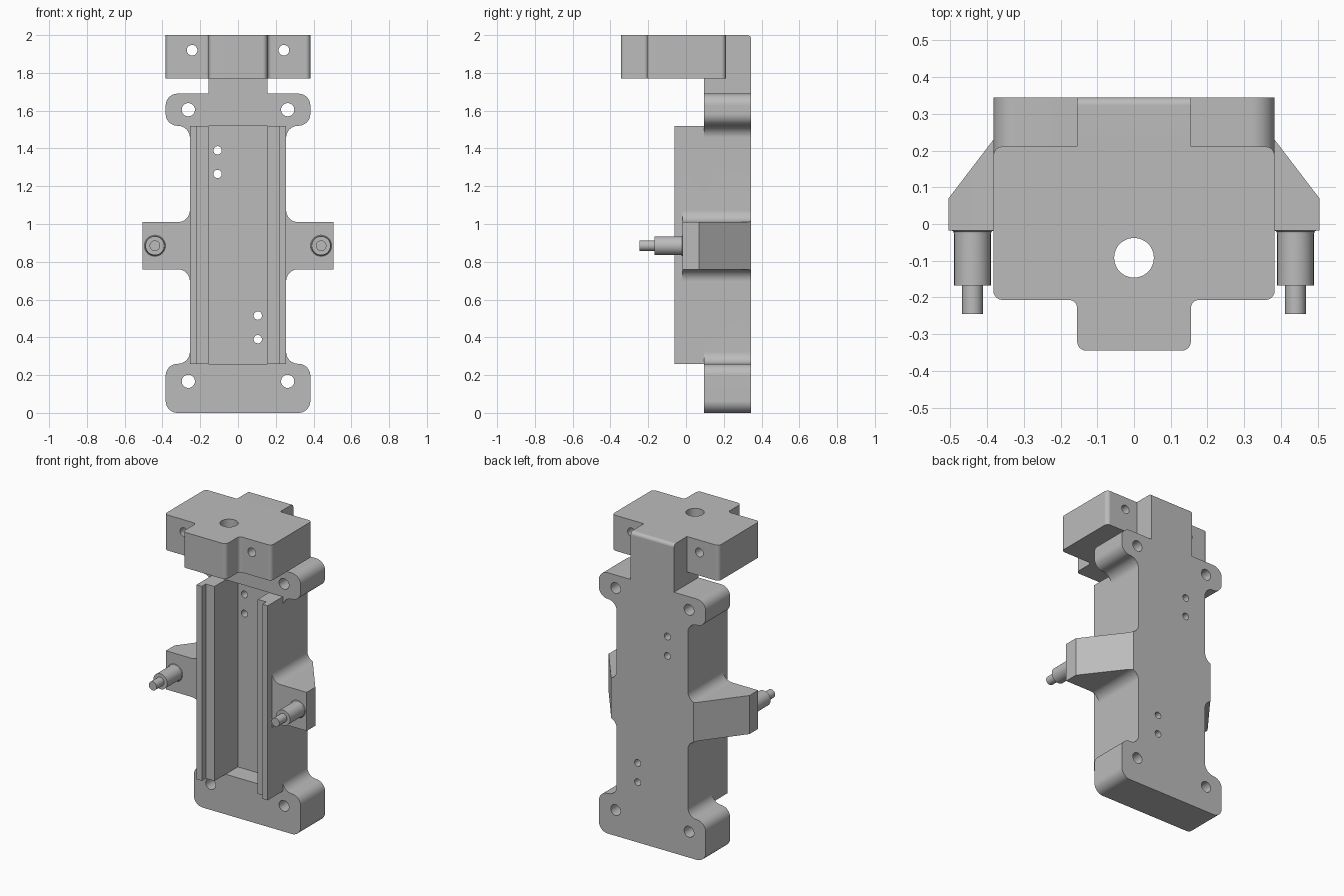
import bpy, bmesh, math
from mathutils import Vector, Matrix

cube = bpy.data.objects.get("Cube")
if cube:
    bpy.data.objects.remove(cube, do_unlink=True)

grey = bpy.data.materials.new("plain_grey")
grey.use_nodes = True
COLOUR = (0.5, 0.5, 0.5, 1)
grey.diffuse_color = COLOUR
grey.node_tree.nodes["Principled BSDF"].inputs["Base Color"].default_value = COLOUR


def finish(name, bm):
    bmesh.ops.remove_doubles(bm, verts=bm.verts, dist=1e-5)
    bmesh.ops.recalc_face_normals(bm, faces=bm.faces)
    mesh = bpy.data.meshes.new(name)
    bm.to_mesh(mesh)
    bm.free()
    mesh.materials.append(grey)
    ob = bpy.data.objects.new(name, mesh)
    bpy.context.collection.objects.link(ob)
    return ob


def rounded(corners, steps=10):
    """Turn (a, b, radius) right-angle corners into an outline with arcs."""
    out = []
    for i, (a, b, r) in enumerate(corners):
        p = Vector((a, b))
        if not r:
            out.append(p)
            continue
        u = (Vector(corners[i - 1][:2]) - p).normalized()
        v = (Vector(corners[(i + 1) % len(corners)][:2]) - p).normalized()
        for k in range(steps + 1):
            t = math.pi / 2 * k / steps
            out.append(p + r * (u * (1 - math.sin(t)) + v * (1 - math.cos(t))))
    return [p for i, p in enumerate(out) if (p - out[i - 1]).length > 1e-4]


def mirrored(half):
    return half + [(-a, b, r) for a, b, r in reversed(half)]


def prism(name, outline, axis, lo, hi):
    place = {"x": lambda p: (lo, p[0], p[1]),
             "y": lambda p: (p[0], lo, p[1]),
             "z": lambda p: (p[0], p[1], lo)}[axis]
    bm = bmesh.new()
    face = bm.faces.new([bm.verts.new(place(p)) for p in outline])
    ext = bmesh.ops.extrude_face_region(bm, geom=[face])
    move = Vector([hi - lo if axis == k else 0 for k in "xyz"])
    bmesh.ops.translate(bm, vec=move,
                        verts=[g for g in ext["geom"] if isinstance(g, bmesh.types.BMVert)])
    return finish(name, bm)


def rect(a0, a1, b0, b1):
    return [(a0, b0), (a1, b0), (a1, b1), (a0, b1)]


def circle(a, b, r, n=32):
    return [(a + r * math.cos(math.tau * k / n), b + r * math.sin(math.tau * k / n))
            for k in range(n)]


def combine(target, other, operation):
    mod = target.modifiers.new("combine", "BOOLEAN")
    mod.operation, mod.solver, mod.object = operation, "EXACT", other
    bpy.context.view_layer.objects.active = target
    bpy.ops.object.modifier_apply(modifier=mod.name)
    bpy.data.objects.remove(other, do_unlink=True)


def smooth(ob):
    bpy.ops.object.select_all(action="DESELECT")
    ob.select_set(True)
    bpy.context.view_layer.objects.active = ob
    bpy.ops.object.shade_smooth_by_angle(angle=math.radians(30))
    mod = ob.modifiers.new("even_shading", "WEIGHTED_NORMAL")
    mod.keep_sharp = True


BACK, FRONT, RAIL = 0.345, 0.095, -0.06
LOW, HIGH = 0.26, 1.52
R = 0.063

# Back plate with rounded flanges at both ends
body = prism("bracket_body", rounded(mirrored([
    (0.383, 0, R), (0.383, LOW, R), (0.255, LOW, R),
    (0.255, HIGH, R), (0.383, HIGH, R), (0.383, 1.69, R)])), "y", FRONT, BACK)

# Sunken channel floor
combine(body, prism("channel_cut", rect(-0.155, 0.155, LOW, HIGH), "y", 0, 0.22), "DIFFERENCE")

for s in (1, -1):
    # Stepped rail beside the channel
    rail = [(0.155, FRONT), (0.155, -0.02), (0.217, -0.02),
            (0.217, RAIL), (0.255, RAIL), (0.255, FRONT)]
    combine(body, prism("rail", [(s * a, b) for a, b in rail], "z", LOW, HIGH), "UNION")

    # Side arm with filleted roots and a slanted back
    arm = rounded([(0.24, 0.76 - R, 0), (0.255, 0.76 - R, 0), (0.255, 0.76, R),
                   (0.505, 0.76, 0), (0.505, 1.01, 0), (0.255, 1.01, R),
                   (0.255, 1.01 + R, 0), (0.24, 1.01 + R, 0)])
    arm = prism("side_arm", [(s * a, b) for a, b in arm], "y", -0.018, BACK)
    slant = [(0.547, 0.015), (0.253, 0.4), (0.7, 0.4), (0.7, 0.015)]
    combine(arm, prism("slant_cut", [(s * a, b) for a, b in slant], "z", 0.5, 1.3), "DIFFERENCE")
    combine(body, arm, "UNION")

# Neck rising to the head block, rounded along its top back edge
neck = rounded([(FRONT, 1.65, 0), (BACK, 1.65, 0), (BACK, 2, 0.022), (FRONT, 2, 0)])
combine(body, prism("neck", neck, "x", -0.155, 0.155), "UNION")

# Head block with a front tab
head = rounded(mirrored([(0.155, -0.345, 0.025), (0.155, -0.207, 0.022),
                         (0.383, -0.207, 0.025), (0.383, 0.211, 0.025)]), 6)
combine(body, prism("head_block", head, "z", 1.77, 2), "UNION")

# Screw holes through the head, flanges and channel floor
combine(body, prism("head_hole", circle(0, -0.092, 0.054, 48), "z", 1.7, 2.1), "DIFFERENCE")
holes = [(s * a, b, r) for s in (1, -1)
         for a, b, r in ((0.243, 1.92, 0.028), (0.263, 1.605, 0.035), (0.263, 0.167, 0.035))]
holes += [(-0.108, 1.39, 0.022), (-0.108, 1.265, 0.022),
          (0.105, 0.515, 0.022), (0.105, 0.39, 0.022)]
for a, b, r in holes:
    combine(body, prism("hole", circle(a, b, r), "y", -0.5, 0.5), "DIFFERENCE")
smooth(body)

# Stepped posts on the front of the arms
profile = [(0, -0.01), (0.056, -0.01), (0.056, -0.018), (0.052, -0.021), (0.05, -0.027),
           (0.05, -0.167), (0.028, -0.167), (0.028, -0.245), (0, -0.245)]
for side, s in (("left", 1), ("right", -1)):
    bm = bmesh.new()
    verts = [bm.verts.new((r, y, 0)) for r, y in profile]
    edges = [bm.edges.new(pair) for pair in zip(verts, verts[1:])]
    bmesh.ops.spin(bm, geom=verts + edges, cent=(0, 0, 0), axis=(0, 1, 0),
                   angle=math.tau, steps=32)
    bmesh.ops.transform(bm, matrix=Matrix.Translation((s * 0.44, 0, 0.885)), verts=bm.verts)
    smooth(finish(side + "_post", bm))
